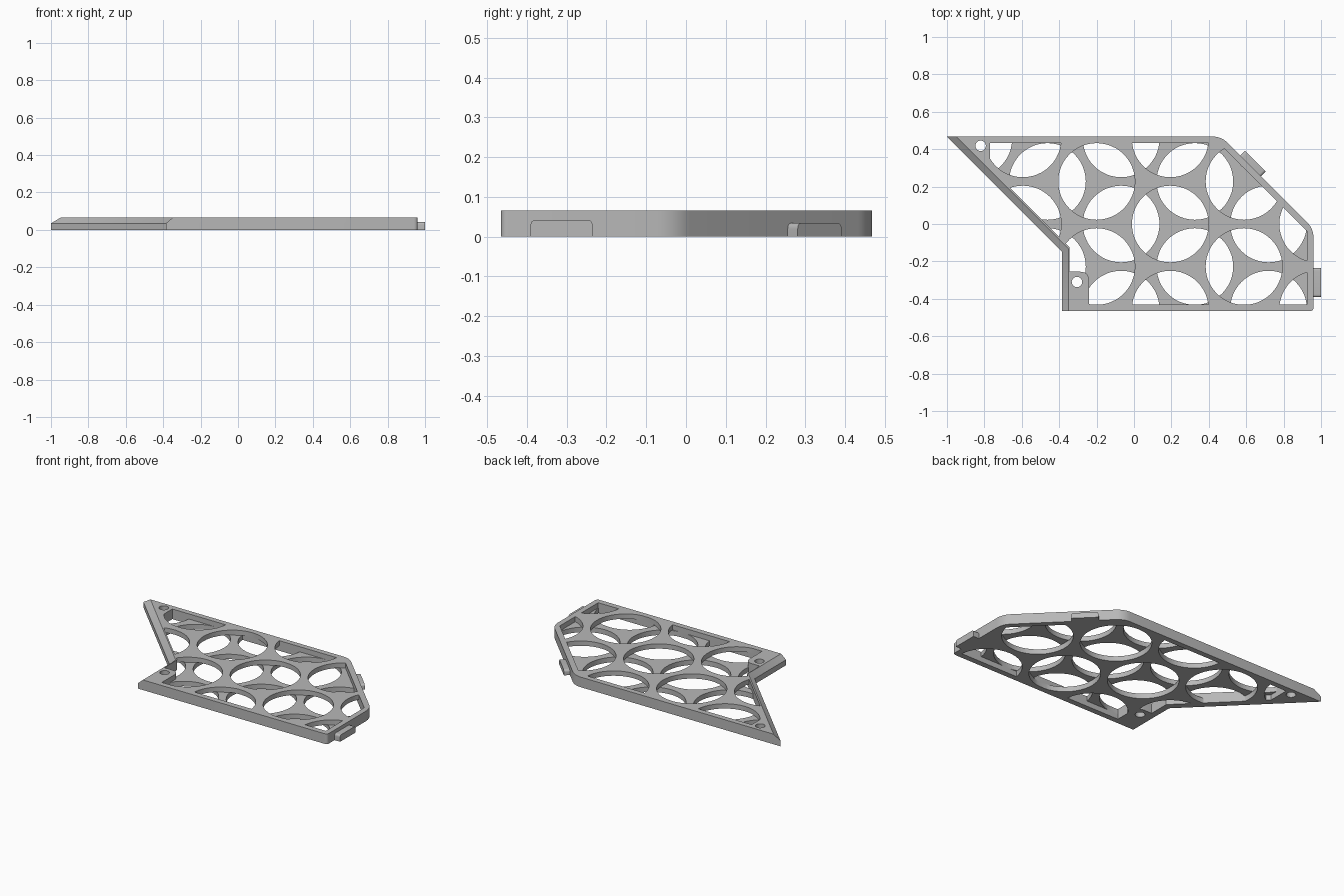
import bpy, bmesh
from math import sin, cos, pi, radians
from mathutils import Vector, Matrix

cube = bpy.data.objects.get("Cube")
if cube:
    bpy.data.objects.remove(cube)

HEIGHT, SPLIT, RADIUS = 0.065, 0.033, 0.205
PITCH = 0.455                      # spacing of the hexagonal hole lattice
COLUMN = PITCH * 3 ** 0.5 / 2

grey = bpy.data.materials.new("light grey")
grey.use_nodes = True
grey.diffuse_color = (0.48, 0.48, 0.48, 1)
grey.node_tree.nodes["Principled BSDF"].inputs["Base Color"].default_value = grey.diffuse_color


def loft(bm, rings):
    """Closed solid through rings of (x, y, z) points."""
    loops = [[bm.verts.new(p) for p in ring] for ring in rings]
    bm.faces.new(loops[0])
    bm.faces.new(loops[-1])
    n = len(loops[0])
    for a, b in zip(loops, loops[1:]):
        for i in range(n):
            bm.faces.new((a[i], a[(i + 1) % n], b[(i + 1) % n], b[i]))


def level(points, z):
    return [(x, y, z) for x, y in points]


def finish(name, bm):
    bmesh.ops.recalc_face_normals(bm, faces=bm.faces)
    mesh = bpy.data.meshes.new(name)
    bm.to_mesh(mesh)
    bm.free()
    mesh.materials.append(grey)
    obj = bpy.data.objects.new(name, mesh)
    bpy.context.collection.objects.link(obj)
    return obj


def prism(name, outlines, low, high):
    bm = bmesh.new()
    for outline in outlines:
        loft(bm, [level(outline, low), level(outline, high)])
    return finish(name, bm)


def circle(cx, cy, r, n=48):
    return [(cx + r * cos(2 * pi * i / n), cy + r * sin(2 * pi * i / n)) for i in range(n)]


def fillet(before, corner, after, cut, n=8):
    """Rounded corner as a short quadratic curve."""
    c = Vector(corner)
    a = c + (Vector(before) - c).normalized() * cut
    b = c + (Vector(after) - c).normalized() * cut
    ts = [i / n for i in range(n + 1)]
    return [tuple(a * (1 - t) ** 2 + c * 2 * t * (1 - t) + b * t * t) for t in ts]


def boolean(obj, cutter, operation):
    mod = obj.modifiers.new("cut", 'BOOLEAN')
    mod.operation, mod.object, mod.solver = operation, cutter, 'EXACT'
    graph = bpy.context.evaluated_depsgraph_get()
    graph.update()
    result = bpy.data.meshes.new_from_object(obj.evaluated_get(graph))
    obj.modifiers.clear()
    obj.data = result
    bpy.data.objects.remove(cutter)


# Plate outline, with the two left edges chamfered at the top
tip, back, side = (-1, 0.468), (0.467, 0.468), (0.96, -0.025)
front_right, front_left, notch = (0.96, -0.466), (-0.385, -0.466), (-0.385, -0.147)
shared = (fillet(tip, back, side, 0.05) + fillet(back, side, front_right, 0.05)
          + fillet(side, front_right, front_left, 0.02, 4))
outline = [tip] + shared + [front_left, notch]
top = [(-0.95, 0.468)] + shared + [(-0.35, -0.466), (-0.35, -0.132)]
bm = bmesh.new()
loft(bm, [level(outline, 0), level(outline, 0.035), level(top, HEIGHT)])
plate = finish("lattice_plate", bm)

# Area inside the border and the two screw pads
pad_corner = fillet((-0.24, -0.43), (-0.24, -0.255), (-0.35, -0.255), 0.05, 6)
window = ([(-0.77, 0.433), (0.452, 0.433), (0.925, -0.04), (0.925, -0.43), (-0.24, -0.43)]
          + pad_corner + [(-0.345, -0.255), (-0.345, -0.125), (-0.77, 0.30)])


def lattice(shift):
    """Hexagonal grid of circles, kept where it can reach the window."""
    grid = []
    for i in range(-2, 4):
        for j in range(-2, 3):
            x = -0.2 + i * COLUMN + shift
            y = (j + (0.5 if i % 2 == 0 else 0)) * PITCH
            if -0.95 < x < 1.13 and abs(y) < 0.6:
                grid.append(circle(x, y, RADIUS))
    return grid


# Upper and lower layers of round holes, offset so that they meet in lens shapes
layers = (("upper", 0, SPLIT - 0.001, 0.1), ("lower", -PITCH / 3 ** 0.5, -0.04, SPLIT + 0.001))
for name, shift, low, high in layers:
    holes = prism(name + "_holes", lattice(shift), low, high)
    boolean(holes, prism("window", [window], -0.2, 0.2), 'INTERSECT')
    boolean(plate, holes, 'DIFFERENCE')

# Screw holes
screws = [circle(-0.82, 0.418, 0.028, 24), circle(-0.305, -0.31, 0.028, 24)]
boolean(plate, prism("screw_holes", screws, -0.1, 0.2), 'DIFFERENCE')


# Locking tabs with rounded upper corners on the right and slanted edges
def tab(name, x, y, angle, height):
    half = 0.078
    right = fillet((half, 0), (half, height), (-half, height), 0.015, 5)
    profile = [(half, 0)] + right + [(-u, v) for u, v in reversed(right)] + [(-half, 0)]
    bm = bmesh.new()
    loft(bm, [[(d, u, v) for u, v in profile] for d in (-0.015, 0.037)])
    bmesh.ops.transform(bm, verts=bm.verts,
                        matrix=Matrix.Translation((x, y, 0)) @ Matrix.Rotation(angle, 4, 'Z'))
    return finish(name, bm)


parts = [plate, tab("side_tab", 0.963, -0.313, 0, 0.042),
         tab("slanted_tab", 0.623, 0.31, pi / 4, 0.034)]

for obj in bpy.context.selected_objects:
    obj.select_set(False)
for obj in parts:
    obj.select_set(True)
bpy.context.view_layer.objects.active = plate
bpy.ops.object.shade_smooth_by_angle(angle=radians(30))
